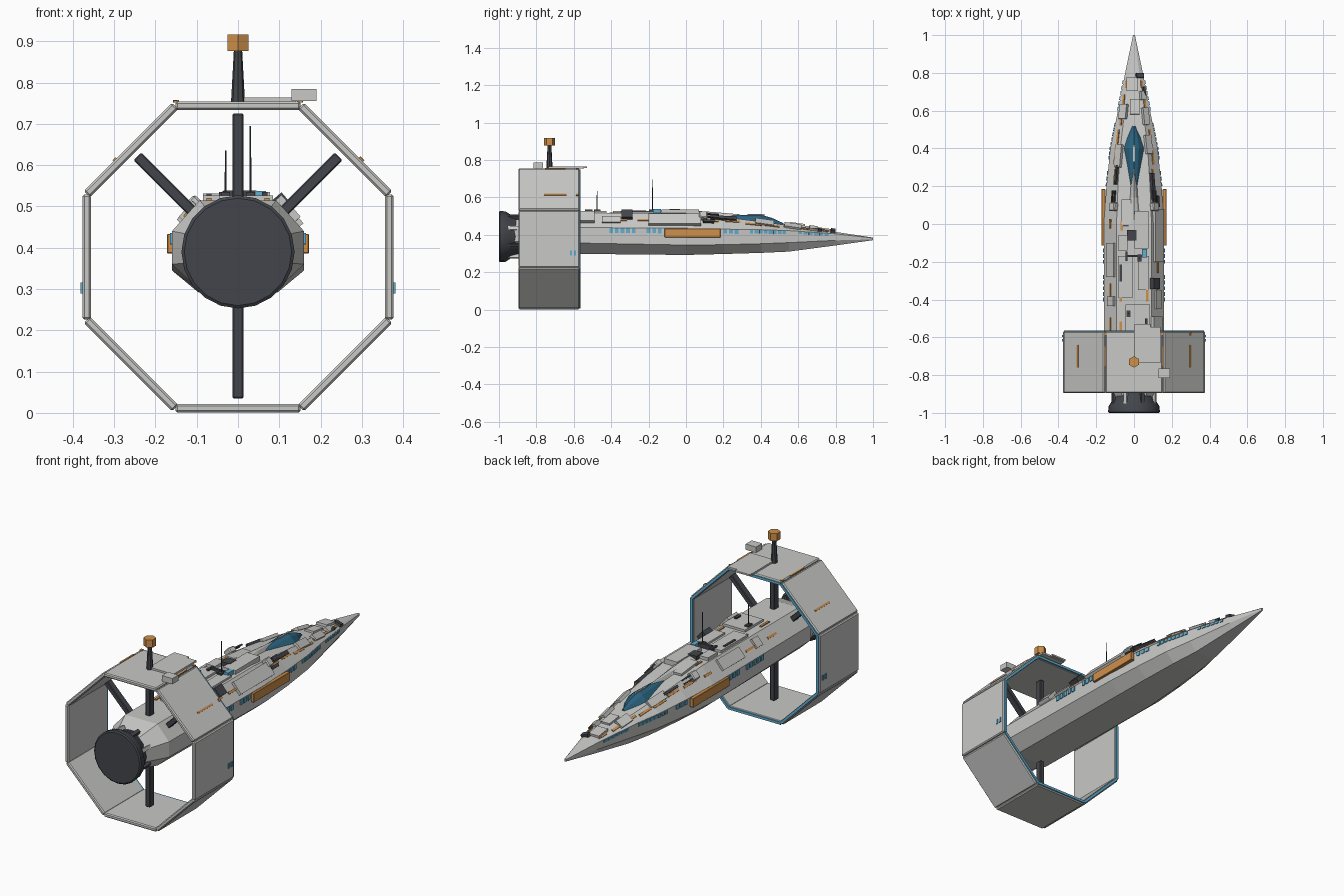
import bpy, bmesh, math
from mathutils import Matrix, Vector

if "Cube" in bpy.data.objects:
    bpy.data.objects.remove(bpy.data.objects["Cube"])

def material(name, rgb):
    m = bpy.data.materials.new(name)
    m.diffuse_color = (*rgb, 1)
    m.use_nodes = True
    m.node_tree.nodes["Principled BSDF"].inputs["Base Color"].default_value = m.diffuse_color
    return m

GREY = material("light_grey", (0.58, 0.58, 0.57))
DARK = material("dark_metal", (0.055, 0.06, 0.07))
ORANGE = material("orange", (0.62, 0.28, 0.07))
CYAN = material("window_cyan", (0.12, 0.42, 0.62))
BLUE = material("canopy_blue", (0.025, 0.13, 0.22))

def finish(name, bm, mat, smooth=False):
    bmesh.ops.recalc_face_normals(bm, faces=bm.faces)
    me = bpy.data.meshes.new(name)
    bm.to_mesh(me)
    bm.free()
    me.materials.append(mat)
    ob = bpy.data.objects.new(name, me)
    bpy.context.collection.objects.link(ob)
    if smooth:
        bpy.context.view_layer.objects.active = ob
        ob.select_set(True)
        bpy.ops.object.shade_smooth_by_angle(angle=math.radians(35))
        ob.select_set(False)
    return ob

def box(name, matrix, size, mat, bevel=0.0):
    bm = bmesh.new()
    bmesh.ops.create_cube(bm, size=1, matrix=matrix @ Matrix.Diagonal((*size, 1)))
    ob = finish(name, bm, mat)
    if bevel:
        b = ob.modifiers.new("edge_bevel", 'BEVEL')
        b.width, b.segments = bevel, 1
    return ob

def loft(name, loops, mat, smooth=False):
    bm = bmesh.new()
    rings = [[bm.verts.new(p) for p in lp] for lp in loops]
    n = len(rings[0])
    for a, b in zip(rings, rings[1:]):
        for i in range(n):
            bm.faces.new((a[i], a[(i + 1) % n], b[(i + 1) % n], b[i]))
    bm.faces.new(rings[0])
    bm.faces.new(rings[-1])
    return finish(name, bm, mat, smooth)

def cylinder(name, matrix, r1, r2, depth, sides, mat):
    bm = bmesh.new()
    bmesh.ops.create_cone(bm, cap_ends=True, segments=sides, radius1=r1, radius2=r2,
                          depth=depth, matrix=matrix)
    return finish(name, bm, mat)

T = lambda x, y, z: Matrix.Translation((x, y, z))

# Hull: y, half width, top, upper chine, lower chine, bottom
STATIONS = [(-0.92, .105, .475, .43, .365, .315), (-0.80, .16, .515, .44, .36, .30),
            (0.0, .16, .515, .435, .345, .292), (0.2, .146, .495, .43, .347, .297),
            (0.4, .125, .47, .427, .352, .303), (0.55, .095, .45, .422, .358, .31),
            (0.8, .047, .415, .405, .37, .343), (1.0, .005, .385, .382, .375, .371)]
FLAT = 0.58

def section(y):
    for a, b in zip(STATIONS, STATIONS[1:]):
        if y <= b[0]:
            t = (y - a[0]) / (b[0] - a[0])
            return [p + (q - p) * t for p, q in zip(a, b)][1:]
    return STATIONS[-1][1:]

loft("hull", [[(w*FLAT, y, zt), (w, y, zu), (w, y, zl), (w*.6, y, zb), (-w*.6, y, zb),
               (-w, y, zl), (-w, y, zu), (-w*FLAT, y, zt)]
              for y, w, zt, zu, zl, zb in STATIONS], GREY)

def top_z(x, y):
    w, zt, zu = section(y)[:3]
    return zt + (zu - zt) * max(0, (abs(x) / w - FLAT) / (1 - FLAT))

def on_hull(x, y):
    """Frame lying on the upper hull skin."""
    e = 0.004
    tx = Vector((2*e, 0, top_z(x + e, y) - top_z(x - e, y))).normalized()
    ty = Vector((0, 2*e, top_z(x, y + e) - top_z(x, y - e))).normalized()
    n = tx.cross(ty).normalized()
    return T(x, y, top_z(x, y)) @ Matrix((tx, n.cross(tx), n)).transposed().to_4x4()

def plate(name, x, y, w, l, h, mat):
    return box(name, on_hull(x, y) @ T(0, 0, h/2 - 0.003), (w, l, h + 0.006), mat)

# Raised armour plates: x, y, width, length, height
for p in [(.125, -.06, .07, .28, .014), (.04, -.03, .075, .20, .02), (-.12, -.19, .06, .18, .012),
          (-.118, -.41, .05, .05, .012), (.02, -.50, .13, .15, .012), (-.045, -.28, .08, .22, .012),
          (.115, -.53, .07, .08, .018), (.05, -.26, .06, .18, .01), (-.04, .06, .05, .14, .012),
          (.125, -.40, .04, .10, .01), (-.06, -.10, .05, .08, .016), (-.055, .595, .045, .08, .012),
          (-.01, .74, .06, .075, .012), (.045, .68, .03, .045, .014), (.06, .57, .035, .09, .012),
          (.005, .62, .05, .08, .01), (.075, .42, .04, .10, .01), (-.08, .36, .04, .12, .01)]:
    plate("hull_plate", *p, GREY)

# Dark vents and equipment boxes
for p in [(-.012, -.06, .05, .055, .022), (.105, -.315, .05, .06, .022), (.095, .20, .02, .14, .015),
          (-.07, -.26, .012, .09, .016), (-.088, .26, .012, .10, .014), (.03, .785, .04, .025, .012),
          (.005, -.17, .08, .012, .024), (.065, -.52, .014, .04, .02), (-.04, -.17, .012, .05, .02),
          (.05, .70, .012, .05, .014), (.12, .12, .015, .06, .014), (-.03, -.47, .014, .02, .018)]:
    plate("vent_box", *p, DARK)
plate("hull_light", .055, -.155, .025, .045, .022, CYAN)

# Orange paint dashes: x, y, length, mirrored on both sides
for x, y, l in [(.125, -.53, .07), (.125, -.36, .09), (.125, -.23, .06), (.125, 0, .05),
                (.07, -.55, .07), (.07, -.38, .06), (.065, -.01, .05), (.112, .13, .09),
                (.10, .25, .08), (.098, .36, .09), (.085, .46, .08), (.068, .55, .06),
                (.055, .65, .07), (.04, .74, .04)]:
    for s in (-1, 1):
        plate("paint_dash", s*x, y, .012, l, .005, ORANGE)

# Side window rows: first y, count, pitch, width, height
for y0, n, d, wl, wh in [(-.40, 5, .03, .02, .026), (-.20, 3, .03, .02, .026),
                         (.21, 3, .03, .02, .022), (.35, 8, .025, .018, .018),
                         (.61, 6, .028, .02, .013)]:
    for i in range(n):
        y = y0 + i*d
        w, zt, zu = section(y)[:3]
        slope = (section(y + .01)[0] - section(y - .01)[0]) / .02
        for s in (-1, 1):
            box("side_window", T(s*w, y, zu - wh/2 - .002) @ Matrix.Rotation(-s*math.atan(slope), 4, 'Z'),
                (.009, wl, wh), CYAN)

# Side pods, turrets with twin barrels
for s in (-1, 1):
    box("side_pod", T(s*.162, .035, .41), (.02, .30, .047), ORANGE, .002)
    f = on_hull(s*.10, .09)
    box("turret", f @ T(0, 0, .012), (.045, .045, .03), GREY, .005)
    for o in (-.01, .01):
        box("turret_barrel", f @ T(o, .05, .017), (.007, .07, .007), DARK)

# Canopy and spine
def ridge(y, w, z, drop):
    return [(-w, y, z - drop), (-w*.45, y, z - drop*.25), (0, y, z),
            (w*.45, y, z - drop*.25), (w, y, z - drop)]
loft("canopy", [ridge(*r) for r in [(.19, .034, .503, .03), (.28, .042, .506, .035), (.40, .058, .507, .043),
                                    (.46, .042, .49, .038), (.52, .012, .462, .02)]], BLUE)
loft("spine", [ridge(*r) for r in [(-.08, .052, .528, .02), (.02, .05, .53, .03),
                                   (.14, .026, .522, .03), (.29, .003, .509, .01)]], GREY)
box("canopy_strip", T(0, .375, .507), (.008, .09, .006), GREY)

# Whip antennas
for x, y, top in [(-.03, -.475, .635), (.03, -.18, .695)]:
    cylinder("antenna", T(x, y, (top + .51)/2), .003, .002, top - .51, 6, DARK)
    box("antenna_base", T(x, y, .522), (.022, .035, .025), DARK)

# Engine bell with ribs
N = 20
loft("engine_bell", [[(r*math.sin(2*math.pi*i/N), y, .39 + r*math.cos(2*math.pi*i/N)) for i in range(N)]
                     for y, r in [(-1, .13), (-.995, .137), (-.965, .135), (-.935, .115), (-.88, .10)]],
     DARK, True)
for k in range(8):
    m = T(0, 0, .39) @ Matrix.Rotation(math.radians(45*k + 22.5), 4, 'Y')
    box("engine_rib", m @ T(0, -.92, .113), (.018, .07, .022), GREY if k % 2 else DARK)

# Octagonal ring: each panel sits at an angle round the ship's axis
def ring_box(name, deg, u, y, r, size, mat, bevel=0.0):
    m = T(0, 0, .3775) @ Matrix.Rotation(math.radians(deg), 4, 'Y') @ T(u, y, r)
    return box(name, m, size, mat, bevel)

for k in range(8):
    ring_box("ring_panel", 45*k, 0, -.7325, .3665, (.303, .325, .021), GREY, .005)
    ring_box("ring_front_trim", 45*k, 0, -.568, .365, (.302, .008, .013), CYAN)

# Ring struts
ring_box("upper_strut", 0, 0, -.73, .235, (.026, .036, .225), DARK, .003)
ring_box("lower_strut", 180, 0, -.73, .23, (.026, .036, .225), DARK, .003)
for a in (-45, 45):
    ring_box("diagonal_strut", a, 0, -.73, .235, (.026, .036, .22), DARK, .003)

# Ring paint and lights
for s in (-1, 1):
    ring_box("ring_stripe", s*45, s*.044, -.70, .378, (.01, .12, .006), ORANGE)
    ring_box("ring_corner_stripe", 0, s*.152, -.70, .377, (.009, .11, .005), ORANGE)
    ring_box("ring_corner_mark", 0, s*.15, -.582, .377, (.014, .014, .006), ORANGE)
    for y in (-.615, -.593):
        ring_box("ring_light", s*90, s*.075, y, .377, (.026, .012, .008), CYAN)
ring_box("ring_front_mark", 45, .044, -.582, .378, (.014, .014, .008), ORANGE)

# Ring roof details and beacon mast
box("roof_plate", T(.07, -.64, .759), (.14, .19, .01), GREY)
box("roof_plate_tip", T(.045, -.56, .760), (.085, .06, .008), GREY)
box("roof_unit", T(.16, -.79, .77), (.06, .05, .03), GREY)
cylinder("beacon_mast", T(0, -.73, .815), .017, .010, .13, 8, DARK)
cylinder("beacon", T(0, -.73, .896), .03, .03, .04, 6, ORANGE)
